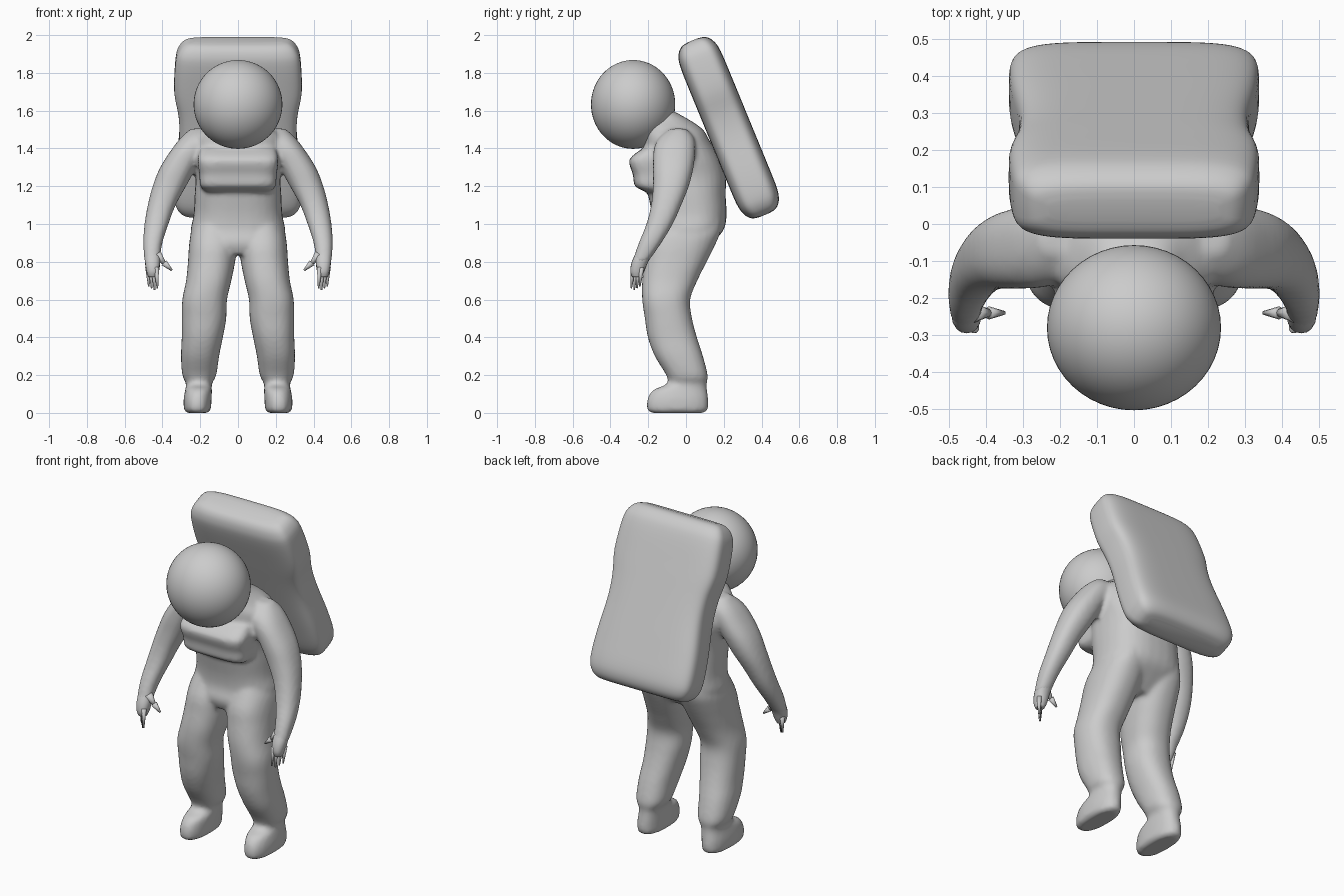
import bpy, bmesh, math
from mathutils import Vector, Matrix

cube = bpy.data.objects.get("Cube")
if cube:
    bpy.data.objects.remove(cube, do_unlink=True)

grey = bpy.data.materials.new("suit grey")
grey.use_nodes = True
COLOUR = (0.6, 0.6, 0.6, 1)
grey.diffuse_color = COLOUR
grey.node_tree.nodes["Principled BSDF"].inputs["Base Color"].default_value = COLOUR


def spline(rows, steps=4):
    """Catmull-Rom through the rows, so that the lofts are smooth."""
    rows = [Vector(r) for r in rows]
    pts = [rows[0]] + rows + [rows[-1]]
    out = []
    for a, b, c, d in zip(pts, pts[1:], pts[2:], pts[3:]):
        for i in range(steps):
            t = i / steps
            out.append(b + t / 2 * (c - a + t * (2 * a - 5 * b + 4 * c - d + t * (3 * (b - c) + d - a))))
    return out + [rows[-1]]


def loft(bm, rows, power=2.3, side=1, count=32):
    """Stack rounded sections given as z, x low, x high, y low, y high."""
    rings = []
    for z, x0, x1, y0, y1 in spline(rows):
        ring = []
        for i in range(count):
            a = math.tau * i / count
            c, s = math.cos(a), math.sin(a)
            x = (x0 + x1) / 2 + (x1 - x0) / 2 * math.copysign(abs(c) ** (2 / power), c)
            y = (y0 + y1) / 2 + (y1 - y0) / 2 * math.copysign(abs(s) ** (2 / power), s)
            ring.append(bm.verts.new((side * x, y, z)))
        rings.append(ring)
    for low, high in zip(rings, rings[1:]):
        for i in range(count):
            j = (i + 1) % count
            bm.faces.new((low[i], low[j], high[j], high[i]))
    bm.faces.new(rings[0])
    bm.faces.new(rings[-1])


def finger(bm, base, tip, width, side):
    """Tapered digit from the palm to its tip."""
    base, tip = Vector(base), Vector(tip)
    axis = tip - base
    turn = axis.to_track_quat('Z', 'Y').to_matrix().to_4x4()
    flip = Matrix.Scale(side, 4, (1, 0, 0))
    bmesh.ops.create_cone(bm, cap_ends=True, segments=8, radius1=width, radius2=width * 0.3,
                          depth=axis.length,
                          matrix=flip @ Matrix.Translation((base + tip) / 2) @ turn)


def finish(bm, name):
    bmesh.ops.recalc_face_normals(bm, faces=bm.faces)
    mesh = bpy.data.meshes.new(name)
    bm.to_mesh(mesh)
    bm.free()
    mesh.materials.append(grey)
    mesh.shade_smooth()
    obj = bpy.data.objects.new(name, mesh)
    bpy.context.collection.objects.link(obj)
    return obj


# Suit: torso, chest unit, legs with boots and arms, fused into one skin
suit = bmesh.new()
torso = [(0.84, -.2, .2, -.17, .08), (0.9, -.24, .24, -.19, .14), (0.97, -.25, .25, -.175, .2),
         (1.05, -.235, .235, -.18, .215), (1.15, -.23, .23, -.2, .21), (1.25, -.225, .225, -.22, .21),
         (1.35, -.24, .24, -.23, .18), (1.45, -.24, .24, -.22, .12), (1.5, -.19, .19, -.23, .09),
         (1.55, -.13, .13, -.26, .02), (1.6, -.1, .1, -.28, -.07)]
chest = [(1.17, -.17, .17, -.21, 0), (1.2, -.2, .2, -.27, 0), (1.26, -.205, .205, -.28, 0),
         (1.34, -.215, .215, -.3, 0), (1.4, -.2, .2, -.23, 0)]
leg = [(0, .16, .27, -.18, .09), (0.015, .145, .285, -.205, .115), (0.07, .14, .288, -.205, .118),
       (0.12, .138, .28, -.175, .112), (0.155, .138, .275, -.1, .11), (0.2, .115, .295, -.105, .115),
       (0.3, .1, .302, -.165, .09), (0.4, .08, .298, -.202, .058), (0.5, .062, .298, -.218, .032),
       (0.6, .058, .295, -.232, .022), (0.7, .035, .275, -.232, .06), (0.8, .015, .265, -.218, .11),
       (0.88, .005, .26, -.205, .15), (0.95, .01, .25, -.175, .18), (1.02, .04, .22, -.14, .19)]
arm = [(0.8, .415, .495, -.285, -.2), (0.9, .4, .502, -.25, -.13), (1.0, .368, .495, -.21, -.07),
       (1.1, .33, .478, -.185, -.025), (1.2, .275, .452, -.175, .015), (1.3, .22, .412, -.175, .04),
       (1.4, .16, .348, -.17, .05), (1.46, .14, .3, -.14, .04), (1.505, .17, .25, -.08, .0)]
loft(suit, torso, 2.5)
loft(suit, chest, 5)
for side in (1, -1):
    loft(suit, leg, side=side)
    loft(suit, arm, side=side)
body = finish(suit, "suit")
remesh = body.modifiers.new("fuse", 'REMESH')
remesh.mode = 'VOXEL'
remesh.voxel_size = 0.013
remesh.use_smooth_shade = True
smooth = body.modifiers.new("soften", 'SMOOTH')
smooth.factor = 0.5
smooth.iterations = 5

# Hands: palm, four fingers and thumb
palm = [(0.72, .43, .475, -.285, -.235), (0.75, .418, .485, -.295, -.22),
        (0.8, .412, .493, -.287, -.2), (0.86, .412, .495, -.26, -.16)]
for side, label in ((1, "left"), (-1, "right")):
    hand = bmesh.new()
    loft(hand, palm, side=side, count=16)
    for i in range(4):
        x, y = .432 + .015 * i, -.28 + .015 * i
        finger(hand, (x, y, .77), (x - .005, y - .01, .65 + .01 * abs(i - 1)), .015, side)
    finger(hand, (.43, -.24, .84), (.385, -.24, .785), .026, side)
    finger(hand, (.392, -.24, .795), (.35, -.24, .755), .018, side)
    finish(hand, label + "_hand")

# Helmet
ball = bmesh.new()
bmesh.ops.create_uvsphere(ball, u_segments=48, v_segments=32, radius=1)
bmesh.ops.transform(ball, verts=ball.verts,
                    matrix=Matrix.Translation((0, -.28, 1.633)) @ Matrix.Diagonal((.235, .223, .235, 1)))
finish(ball, "helmet")

# Backpack: padded slab with a slight waist, leaning forward
profile = [(-.5, .24, .03), (-.49, .285, .07), (-.455, .32, .1), (-.39, .337, .115),
           (-.25, .333, .117), (-.05, .312, .117), (.08, .315, .117), (.22, .338, .117),
           (.39, .33, .115), (.455, .31, .1), (.49, .275, .07), (.5, .23, .03)]
pack = bmesh.new()
loft(pack, [(z, -w, w, -t, t) for z, w, t in profile], 4.5, count=64)
bmesh.ops.transform(pack, verts=pack.verts,
                    matrix=Matrix.Translation((0, .226, 1.51)) @ Matrix.Rotation(.39, 4, 'X'))
finish(pack, "backpack")
